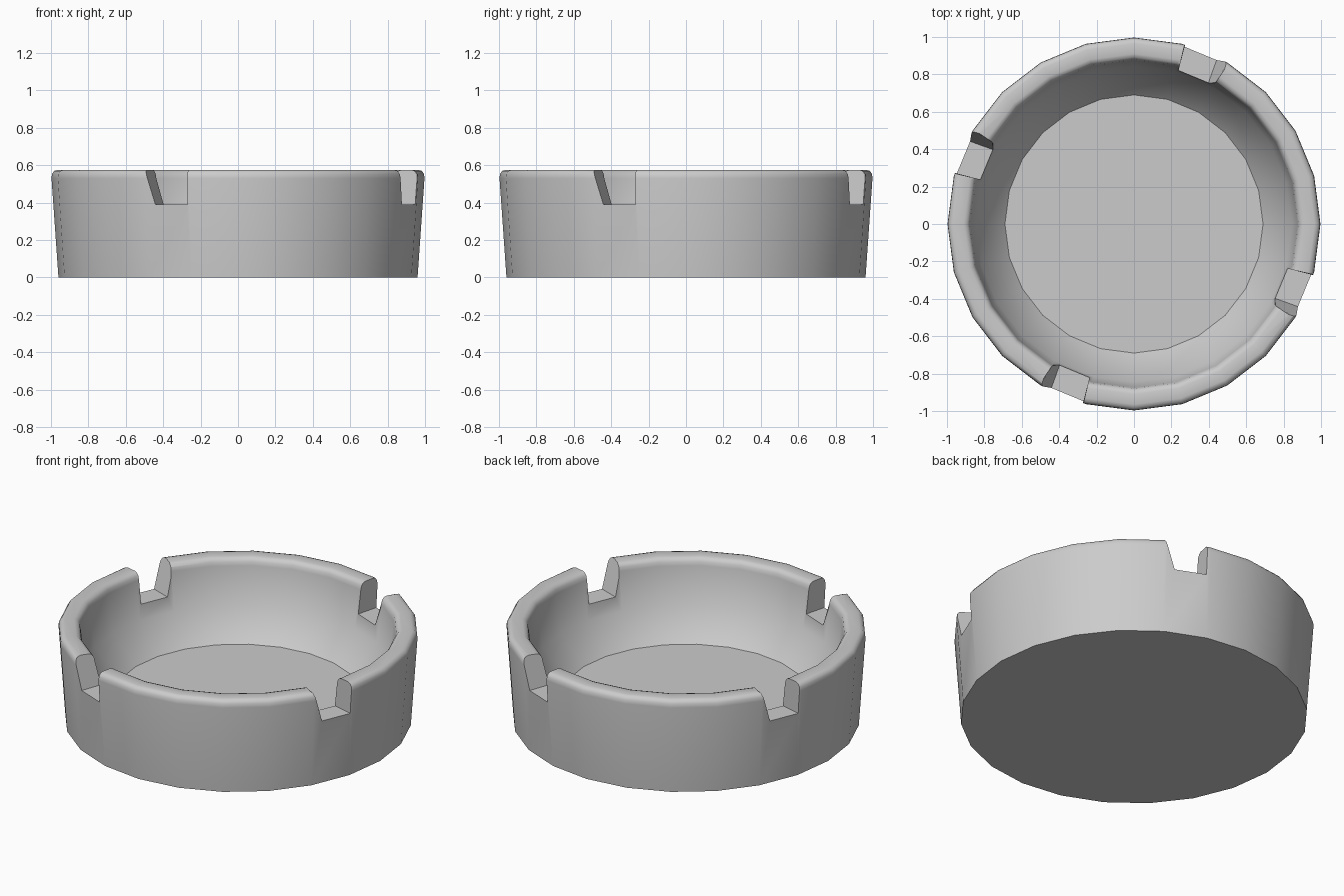
import bpy, bmesh, math
from mathutils import Vector

if "Cube" in bpy.data.objects:
    bpy.data.objects.remove(bpy.data.objects["Cube"])

SIDES = 24


def make_object(name, bm):
    bmesh.ops.recalc_face_normals(bm, faces=bm.faces)
    me = bpy.data.meshes.new(name)
    bm.to_mesh(me)
    bm.free()
    ob = bpy.data.objects.new(name, me)
    bpy.context.collection.objects.link(ob)
    return ob


def polar(r, deg, z):
    a = math.radians(deg)
    return Vector((r * math.cos(a), r * math.sin(a), z))


# Bowl: lathe of (radius, height), outside bottom to inside floor
profile = [(0.96, 0), (0.997, 0.53), (0.995, 0.553), (0.983, 0.57), (0.965, 0.575),
           (0.91, 0.575), (0.892, 0.569), (0.88, 0.553), (0.875, 0.53),
           (0.845, 0.30), (0.69, 0.135)]
bm = bmesh.new()
rings = [[bm.verts.new(polar(r, i * 360 / SIDES, z)) for i in range(SIDES)] for r, z in profile]
for lo, hi in zip(rings, rings[1:]):
    for i in range(SIDES):
        j = (i + 1) % SIDES
        bm.faces.new((lo[i], lo[j], hi[j], hi[i]))
bm.faces.new(rings[0])
bm.faces.new(rings[-1])
bowl = make_object("bowl", bm)

# Four notch cutters: one rim segment each, one side leaning
bm = bmesh.new()
for k in range(4):
    base = k * 90
    corners = [[polar(r, base + a, z) for r, a in ring] for z, ring in (
        (0.39, ((0.74, 61.0), (1.1, 64.0), (1.1, 74.2), (0.74, 73.6))),
        (0.70, ((0.74, 60.8), (1.1, 59.0), (1.1, 74.7), (0.74, 73.6))))]
    low, top = [[bm.verts.new(p) for p in c] for c in corners]
    bm.faces.new(low)
    bm.faces.new(top)
    for i in range(4):
        j = (i + 1) % 4
        bm.faces.new((low[i], low[j], top[j], top[i]))
cutter = make_object("notch_cutter", bm)
cutter.hide_render = True

bpy.context.view_layer.objects.active = bowl
bowl.select_set(True)
mod = bowl.modifiers.new("notches", 'BOOLEAN')
mod.object = cutter
mod.operation = 'DIFFERENCE'
mod.solver = 'EXACT'
bpy.ops.object.modifier_apply(modifier=mod.name)
bpy.data.objects.remove(cutter)

# Smooth shading with crisp notches, floor and base
bpy.ops.object.shade_smooth_by_angle(angle=math.radians(42))
